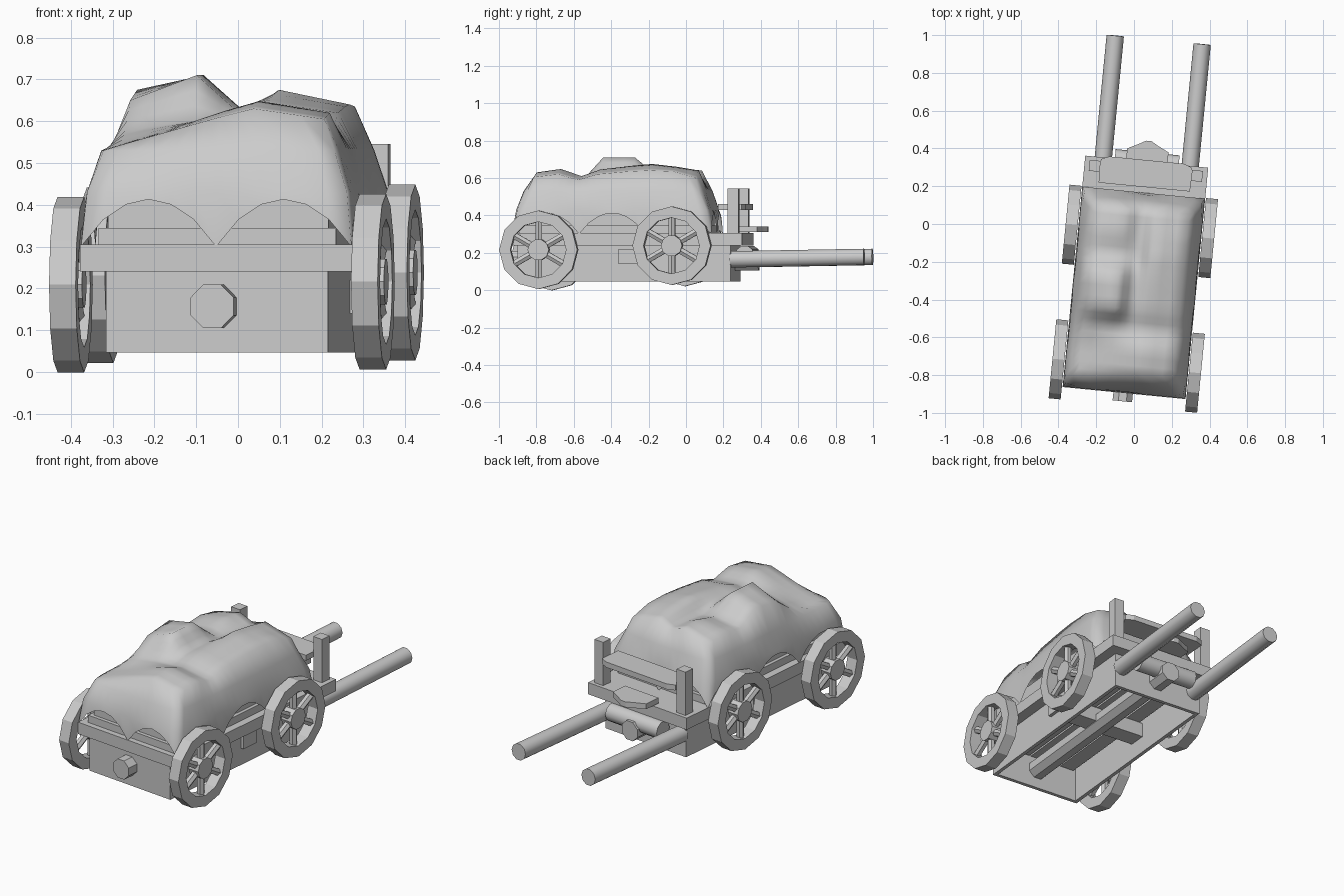
import bpy, bmesh, math
from mathutils import Matrix, Vector

cube = bpy.data.objects.get("Cube")
if cube:
    bpy.data.objects.remove(cube, do_unlink=True)

grey = bpy.data.materials.new("plain_grey")
grey.use_nodes = True
GREY = (0.6, 0.6, 0.6, 1)
grey.diffuse_color = GREY
grey.node_tree.nodes["Principled BSDF"].inputs["Base Color"].default_value = GREY

# The whole cart stands slightly turned about the vertical
PLACE = Matrix.Rotation(math.radians(-5.6), 4, 'Z') @ Matrix.Translation((0.035, 0, 0))


def finish(name, bm, smooth=None):
    bmesh.ops.recalc_face_normals(bm, faces=bm.faces)
    bm.transform(PLACE)
    mesh = bpy.data.meshes.new(name)
    bm.to_mesh(mesh)
    bm.free()
    mesh.materials.append(grey)
    ob = bpy.data.objects.new(name, mesh)
    bpy.context.collection.objects.link(ob)
    if smooth:
        bpy.ops.object.select_all(action='DESELECT')
        ob.select_set(True)
        bpy.context.view_layer.objects.active = ob
        bpy.ops.object.shade_smooth_by_angle(angle=math.radians(smooth))
    return ob


def add_box(bm, x, y, z):
    """Box from (low, high) pairs."""
    size = [b - a for a, b in (x, y, z)]
    mid = [(a + b) / 2 for a, b in (x, y, z)]
    bmesh.ops.create_cube(bm, size=1, matrix=Matrix.Translation(mid) @ Matrix.Diagonal((*size, 1)))


def box(name, x, y, z):
    bm = bmesh.new()
    add_box(bm, x, y, z)
    return finish(name, bm)


def add_rod(bm, a, b, r, sides):
    """Rod between two points, with a flat side uppermost."""
    a, b = Vector(a), Vector(b)
    turn = (b - a).to_track_quat('Z', 'Y').to_matrix().to_4x4()
    turn = turn @ Matrix.Rotation(math.pi / sides, 4, 'Z')
    bmesh.ops.create_cone(bm, cap_ends=True, segments=sides, radius1=r, radius2=r,
                          depth=(b - a).length, matrix=Matrix.Translation((a + b) / 2) @ turn)


def rod(name, a, b, r, sides=8, smooth=None):
    bm = bmesh.new()
    add_rod(bm, a, b, r, sides)
    return finish(name, bm, smooth)


def plate(name, half_outline, z0, z1):
    """Mirrored outline extruded upward."""
    pts = half_outline + [(-x, y) for x, y in reversed(half_outline)]
    bm = bmesh.new()
    face = bm.faces.new([bm.verts.new((x, y, z0)) for x, y in pts])
    top = bmesh.ops.extrude_face_region(bm, geom=[face])
    bmesh.ops.translate(bm, vec=(0, 0, z1 - z0),
                        verts=[v for v in top["geom"] if isinstance(v, bmesh.types.BMVert)])
    return finish(name, bm)


def wheel(name, x, y, z):
    R, INNER, HALF, N = 0.21, 0.15, 0.032, 12
    bm = bmesh.new()
    rings = []
    for i in range(N):
        a = 2 * math.pi * i / N
        rings.append([bm.verts.new((x + dx, y + r * math.sin(a), z + r * math.cos(a)))
                      for dx, r in ((-HALF, R), (HALF, R), (HALF, INNER), (-HALF, INNER))])
    for i in range(N):
        p, q = rings[i], rings[(i + 1) % N]
        for k in range(4):
            m = (k + 1) % 4
            bm.faces.new((p[k], p[m], q[m], q[k]))
    add_rod(bm, (x - HALF, y, z), (x + HALF, y, z), 0.057, 10)
    for i in range(6):
        a = math.pi * i / 3
        s, c = math.sin(a), math.cos(a)
        add_rod(bm, (x, y + 0.04 * s, z + 0.04 * c), (x, y + 0.16 * s, z + 0.16 * c), 0.02, 6)
    return finish(name, bm)


# Undercarriage: thin-walled box open below, with floor planks
for side, tag in ((-1, "right"), (1, "left")):
    box(tag + "_side_wall", sorted((side * 0.247, side * 0.267)), (-0.876, 0.27), (0.047, 0.24))
box("front_wall", (-0.247, 0.247), (-0.876, -0.856), (0.047, 0.24))
box("back_wall", (-0.247, 0.247), (0.25, 0.27), (0.047, 0.24))
box("deck", (-0.327, 0.327), (-0.896, 0.335), (0.24, 0.305))
bm = bmesh.new()
for i in range(5):
    add_box(bm, (-0.23 + i * 0.094, -0.146 + i * 0.094), (-0.85, 0.245), (0.222, 0.242))
finish("floor_planks", bm)
box("cross_beam", (-0.285, 0.285), (-0.33, -0.23), (0.14, 0.22))
rod("centre_pole", (-0.005, -0.94, 0.157), (0, 0.395, 0.157), 0.056)
rod("back_roller", (-0.17, 0.335, 0.19), (0.17, 0.335, 0.19), 0.05, 10, 40)

# Wheels
for side, tag, lift in ((-1, "right", 0.0), (1, "left", 0.007)):
    for y, end, z in ((-0.752, "front", 0.209), (-0.036, "back", 0.231)):
        wheel(f"{end}_{tag}_wheel", side * 0.363, y, z + lift)

# Shafts and corner posts
for side, tag in ((-1, "right"), (1, "left")):
    rod(tag + "_shaft", (side * 0.231, 0.265, 0.165), (side * 0.231, 0.983, 0.178), 0.046, 10, 40)
    mid = side * 0.272
    box(tag + "_post", (mid - 0.029, mid + 0.029), (0.257, 0.315), (0.3, 0.545))

# Seat and foot step
plate("seat", [(0.243, 0.2), (0.243, 0.325), (0.2, 0.343)], 0.43, 0.46)
plate("foot_step", [(0.11, 0.3), (0.11, 0.395), (0.05, 0.425), (0.015, 0.445)], 0.31, 0.34)

# Load boards seen beneath the cover
box("lower_load_board", (-0.285, 0.285), (-0.865, 0.15), (0.3, 0.345))
box("upper_load_board", (-0.265, 0.265), (-0.845, 0.13), (0.34, 0.43))

# Lumpy cover: heights over columns and rows, then shoulders and scalloped hem
COLS = [-0.25, -0.09, 0.0, 0.08, 0.25]
ROWS = [(-0.79, (0.54, 0.585, 0.61, 0.63, 0.605)),
        (-0.66, (0.545, 0.595, 0.625, 0.648, 0.62)),
        (-0.55, (0.58, 0.60, 0.60, 0.61, 0.59)),
        (-0.45, (0.65, 0.71, 0.63, 0.645, 0.62)),
        (-0.28, (0.675, 0.71, 0.63, 0.665, 0.635)),
        (-0.17, (0.605, 0.62, 0.61, 0.675, 0.64)),
        (-0.04, (0.62, 0.65, 0.61, 0.66, 0.635)),
        (0.08, (0.60, 0.64, 0.61, 0.64, 0.60))]
CUTS = 3
NX, NY = CUTS * (len(COLS) - 1), CUTS * (len(ROWS) - 1)


def mix(a, b, t):
    return a + (b - a) * t


def along(values, k):
    """Value at step k, with CUTS steps between neighbours."""
    i = min(k // CUTS, len(values) - 2)
    return mix(values[i], values[i + 1], k / CUTS - i)


bm = bmesh.new()
grid = {}
for i in range(NX + 1):
    for j in range(NY + 1):
        z = along([along(heights, i) for _, heights in ROWS], j)
        grid[i, j] = bm.verts.new((along(COLS, i), along([r[0] for r in ROWS], j), z))
for i in range(NX):
    for j in range(NY):
        bm.faces.new((grid[i, j], grid[i + 1, j], grid[i + 1, j + 1], grid[i, j + 1]))

rim = ([(i, 0) for i in range(NX)] + [(NX, j) for j in range(NY)]
       + [(i, NY) for i in range(NX, 0, -1)] + [(0, j) for j in range(NY, 0, -1)])
last = [grid[k] for k in rim]
# Each ring: half width, front, back, height, corner rounding, scallop depth
for half, front, back, z, pull, wave in ((0.295, -0.852, 0.13, 0.53, 0.06, 0),
                                         (0.322, -0.888, 0.16, 0.43, 0.03, 0),
                                         (0.325, -0.893, 0.17, 0.3, 0, 0.113)):
    ring = []
    centre = (front + back) / 2
    for i, j in rim:
        a, b = 2 * i / NX - 1, 2 * j / NY - 1
        shrink = 1 - pull * (a * b) ** 6
        arches = i / NX * 2 if j in (0, NY) else j / NY * 3
        hem = z + wave * abs(math.sin(math.pi * arches)) ** 0.8
        ring.append(bm.verts.new((a * half * shrink,
                                  centre + b * (back - front) / 2 * shrink, hem)))
    for k in range(len(rim)):
        m = (k + 1) % len(rim)
        bm.faces.new((last[k], last[m], ring[m], ring[k]))
    last = ring
finish("load_cover", bm, 70)
